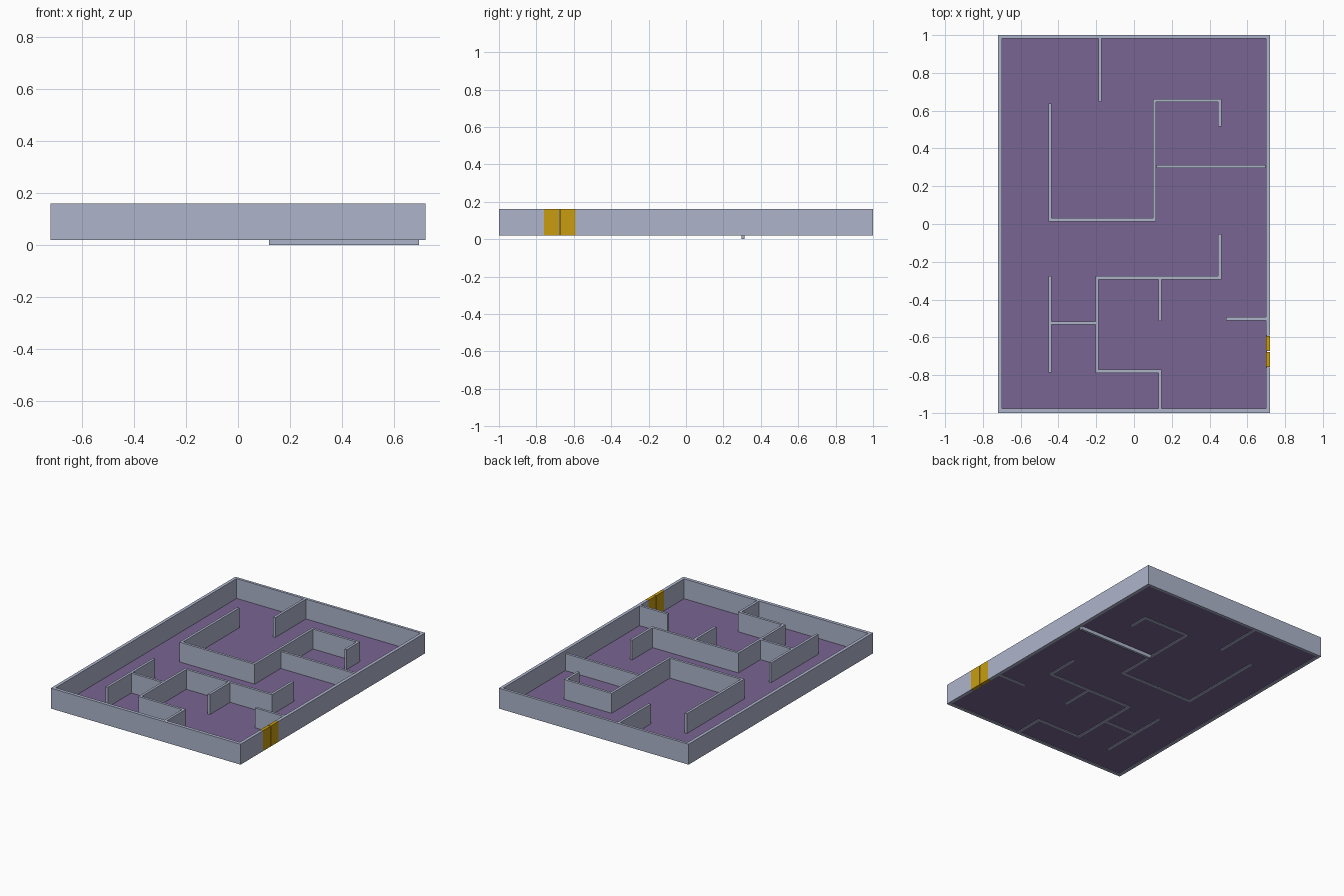
import bpy, bmesh
from mathutils import Vector

if "Cube" in bpy.data.objects:
    bpy.data.objects.remove(bpy.data.objects["Cube"], do_unlink=True)


def material(name, rgb):
    m = bpy.data.materials.new(name)
    m.use_nodes = True
    m.diffuse_color = (*rgb, 1)
    m.node_tree.nodes["Principled BSDF"].inputs["Base Color"].default_value = (*rgb, 1)
    return m


GREY = material("blue grey wall", (0.42, 0.46, 0.60))
PURPLE = material("purple floor", (0.19, 0.13, 0.29))
GOLD = material("gold door", (0.58, 0.34, 0.005))

BASE, TOP, FLOOR = 0.02, 0.16, 0.024
THICK = 0.017


def finish(name, bm, mat):
    mesh = bpy.data.meshes.new(name)
    bm.to_mesh(mesh)
    bm.free()
    mesh.materials.append(mat)
    ob = bpy.data.objects.new(name, mesh)
    bpy.context.collection.objects.link(ob)
    return ob


def box(name, x, y, z, mat):
    """Box from three (low, high) ranges."""
    bm = bmesh.new()
    bmesh.ops.create_cube(bm, size=1)
    lows, highs = Vector((x[0], y[0], z[0])), Vector((x[1], y[1], z[1]))
    for v in bm.verts:
        v.co = (lows + highs) / 2 + v.co * (highs - lows)
    return finish(name, bm, mat)


def wall(name, a, b, z=(BASE, TOP)):
    """Straight wall along the centre line a-b, with square overlapping ends."""
    h = THICK / 2
    xs, ys = sorted((a[0], b[0])), sorted((a[1], b[1]))
    return box(name, (xs[0] - h, xs[1] + h), (ys[0] - h, ys[1] + h), z, GREY)


# Floor sheet
bm = bmesh.new()
bmesh.ops.create_grid(bm, x_segments=1, y_segments=1, size=1)
for v in bm.verts:
    v.co = (v.co.x * 0.705, v.co.y * 0.985, FLOOR)
finish("floor", bm, PURPLE)

# Outer walls, with the doorway left open on the +x side
W, IN, END = 0.72, 0.698, 0.982
DOOR = (-0.76, -0.59)
Z = (BASE, TOP)
box("front_outer_wall", (-W, W), (-1, -END + 0.005), Z, GREY)
box("back_outer_wall", (-W, W), (END, 1), Z, GREY)
box("right_outer_wall", (-W, -IN), (-END, END), Z, GREY)
box("left_outer_wall_front", (IN, W), (-END, DOOR[0]), Z, GREY)
box("left_outer_wall_back", (IN, W), (DOOR[1], END), Z, GREY)

# Double door: two leaves with a narrow gap
MID, GAP = sum(DOOR) / 2, 0.002
box("door_leaf_front", (IN, W), (DOOR[0] + GAP, MID - GAP), Z, GOLD)
box("door_leaf_back", (IN, W), (MID + GAP, DOOR[1] - GAP), Z, GOLD)

# Inner walls, each a run of corner points
runs = {
    "back_stub_wall": [(-0.18, 0.98), (-0.18, 0.658)],
    "hook_wall": [(-0.445, 0.63), (-0.445, 0.022), (0.109, 0.022),
                  (0.109, 0.654), (0.454, 0.654), (0.454, 0.525)],
    "winding_wall": [(0.454, -0.062), (0.454, -0.284), (-0.196, -0.284),
                     (-0.196, -0.78), (0.137, -0.78), (0.137, -0.975)],
    "centre_stub_wall": [(0.137, -0.284), (0.137, -0.505)],
    "side_wall": [(-0.445, -0.284), (-0.445, -0.778)],
    "side_link_wall": [(-0.445, -0.524), (-0.196, -0.524)],
    "door_stub_wall": [(0.495, -0.502), (0.70, -0.502)],
}
for name, points in runs.items():
    for i, (a, b) in enumerate(zip(points, points[1:])):
        wall(f"{name}_{i + 1}", a, b)

# Cross wall that sits lower and reaches through the floor
wall("low_cross_wall", (0.128, 0.304), (0.688, 0.304), (0, TOP - BASE))
